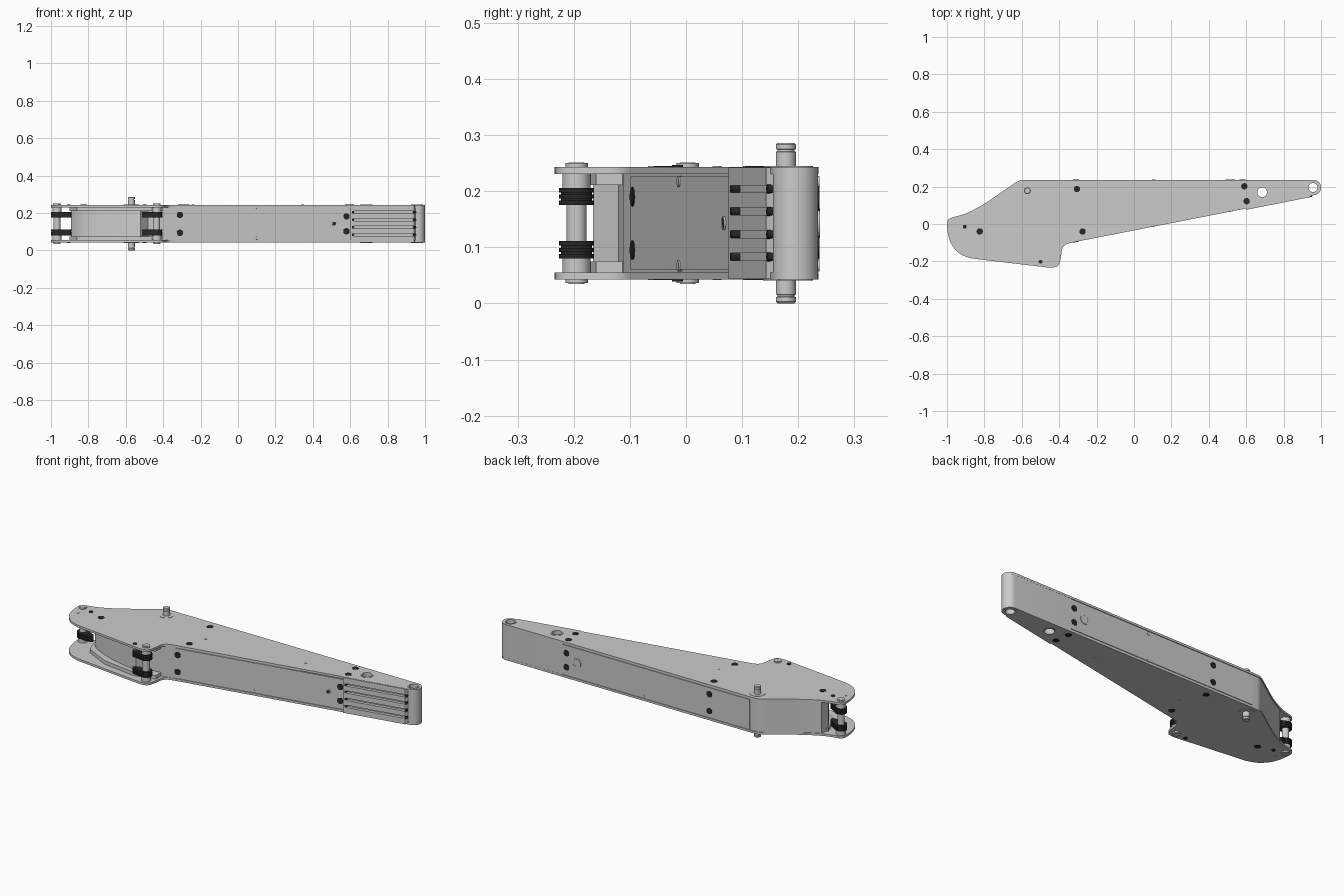
import bpy, bmesh
from math import sin, cos, pi, atan2, radians
from mathutils import Vector, Matrix

if "Cube" in bpy.data.objects:
    bpy.data.objects.remove(bpy.data.objects["Cube"])

DARK = bpy.data.materials.new("dark_metal")
DARK.diffuse_color = (0.02, 0.02, 0.02, 1)
DARK.use_nodes = True
DARK.node_tree.nodes["Principled BSDF"].inputs["Base Color"].default_value = DARK.diffuse_color
ZB, ZT, TH = 0.043, 0.243, 0.012      # outer faces and thickness of the plates


def finish(name, bm, mat=None):
    bmesh.ops.recalc_face_normals(bm, faces=bm.faces)
    me = bpy.data.meshes.new(name)
    bm.to_mesh(me)
    bm.free()
    ob = bpy.data.objects.new(name, me)
    bpy.context.collection.objects.link(ob)
    if mat:
        me.materials.append(mat)
    return ob


def prism(name, pts, z0, z1, mat=None):
    bm = bmesh.new()
    f = bm.faces.new([bm.verts.new((x, y, z0)) for x, y in pts])
    top = bmesh.ops.extrude_face_region(bm, geom=[f])["geom"]
    bmesh.ops.translate(bm, vec=(0, 0, z1 - z0), verts=[v for v in top if isinstance(v, bmesh.types.BMVert)])
    return finish(name, bm, mat)


def lathe(name, profile, loc, axis=(0, 0, 1), mat=None, n=32, tube=False):
    """Spin (radius, height) pairs about an axis; tube closes the section on itself."""
    bm = bmesh.new()
    m = Matrix.Translation(loc) @ Vector(axis).to_track_quat('Z', 'Y').to_matrix().to_4x4()
    rings = [[bm.verts.new(m @ Vector((r * cos(2 * pi * i / n), r * sin(2 * pi * i / n), z)))
              for i in range(n)] for r, z in profile]
    pairs = list(zip(rings, rings[1:])) + ([(rings[-1], rings[0])] if tube else [])
    for a, b in pairs:
        for i in range(n):
            j = (i + 1) % n
            bm.faces.new((a[i], a[j], b[j], b[i]))
    if not tube:
        bm.faces.new(rings[0])
        bm.faces.new(rings[-1])
    return finish(name, bm, mat)


def cyl(name, r, z0, z1, loc, axis=(0, 0, 1), mat=None, n=24):
    return lathe(name, [(r, z0), (r, z1)], loc, axis, mat, n)


def smooth(p, n=6):
    """Catmull-Rom curve through the points."""
    q = [Vector(v) for v in [p[0]] + list(p) + [p[-1]]]
    out = []
    for a, b, c, d in zip(q, q[1:], q[2:], q[3:]):
        for i in range(n):
            t = i / n
            v = 0.5 * (2 * b + (c - a) * t + (2 * a - 5 * b + 4 * c - d) * t * t
                       + (3 * b - a - 3 * c + d) * t ** 3)
            out.append((v.x, v.y))
    return out + [tuple(p[-1])]


def arc(c, r, a0, a1, n=16):
    return [(c[0] + r * cos(radians(a0 + (a1 - a0) * i / n)),
             c[1] + r * sin(radians(a0 + (a1 - a0) * i / n))) for i in range(n + 1)]


def cut(ob, cutter):
    m = ob.modifiers.new("cut", 'BOOLEAN')
    m.object, m.operation, m.solver = cutter, 'DIFFERENCE', 'EXACT'
    bpy.context.view_layer.objects.active = ob
    bpy.ops.object.modifier_apply(modifier=m.name)


# Plate outline
TIP = (0.959, 0.195)
back = smooth([(-1, 0), (-0.985, 0.03), (-0.9, 0.056), (-0.8, 0.108), (-0.68, 0.19),
               (-0.62, 0.229), (-0.58, 0.236)])
under = smooth([(-0.3, -0.093), (-0.36, -0.108), (-0.384, -0.135), (-0.393, -0.19),
                (-0.41, -0.226), (-0.45, -0.234)])
nose = smooth([(-0.87, -0.184), (-0.93, -0.16), (-0.975, -0.11), (-0.995, -0.05), (-1, 0)])[:-1]
outline = back + arc(TIP, 0.041, 90, -79) + under + nose
plates = [prism("bottom_plate", outline, ZB, ZB + TH), prism("top_plate", outline, ZT - TH, ZT)]

# Inner body with concave back wall and pocket behind the front post
body_pts = [(x, y - 0.004) for x, y in back if x > -0.895] + [
    (0.6, 0.232), (0.6, 0.09), (-0.3, -0.088), (-0.385, -0.112), (-0.48, -0.12)]
body_pts += smooth([(-0.52, -0.166), (-0.7, -0.125), (-0.84, -0.06), (-0.893, 0.01)])
body = prism("inner_body", body_pts, ZB + TH, ZT - TH)

# Liners that lead between the posts
liner = [(-0.9, 0.02), (-0.86, -0.09), (-0.72, -0.16), (-0.52, -0.19), (-0.4, -0.16), (-0.4, -0.11), (-0.6, -0.08)]
for nm, z in (("bottom_liner", ZB + TH), ("top_liner", ZT - TH - 0.02)):
    prism(nm, liner, z, z + 0.02)

# Side panels
prism("front_panel", [(-0.33, -0.0985), (0.6, 0.0855), (0.6, 0.1), (-0.33, -0.085)], 0.06, 0.226)
prism("back_panel", [(-0.56, 0.2355), (0.6, 0.2355), (0.6, 0.22), (-0.56, 0.22)], 0.06, 0.226)

# Slotted end block
end = prism("end_block", [(0.6, 0.235), (0.6, 0.076), (0.94, 0.143), (0.95, 0.155)]
            + arc(TIP, 0.0405, -79, 90), ZB + 0.0008, ZT - 0.0008)
for z in (0.083, 0.123, 0.164, 0.204):
    c = prism("slot_cutter", [(0.61, 0.05), (0.95, 0.117), (0.95, 0.162), (0.61, 0.095)], z - 0.0065, z + 0.0065)
    cut(end, c)
    bpy.data.objects.remove(c)
    for x in (0.614, 0.946):
        y = 0.079 + (x - 0.614) * 0.197
        cyl("slot_stud", 0.008, -0.018, 0.0, (x, y, z), (0.19, -0.98, 0), DARK, 12)

# Through holes with bushings
for (x, y), r in (((0.685, 0.17), 0.026), ((0.957, 0.195), 0.024)):
    c = cyl("hole_cutter", r + 0.004, 0, 0.3, (x, y, 0), n=32)
    for ob in plates + [end]:
        cut(ob, c)
    bpy.data.objects.remove(c)
    lathe("bushing", [(r, ZB - 0.002), (r + 0.007, ZB - 0.002), (r + 0.007, ZT + 0.002), (r, ZT + 0.002)],
          (x, y, 0), tube=True)

# Pivot pin with grooved ends and collars
half = [(0.015, 0), (0.018, 0.003), (0.018, 0.011), (0.015, 0.012), (0.015, 0.015), (0.018, 0.016)]
pin = half + [(r, 0.286 - z) for r, z in reversed(half)]
lathe("pivot_pin", pin, (-0.57, 0.178, 0))
for z in (ZB - 0.002, ZT - 0.002):
    lathe("pin_collar", [(0.02, z), (0.041, z), (0.041, z + 0.004), (0.02, z + 0.004)], (-0.57, 0.178, 0), tube=True)

# Posts carrying dark clamp blocks
for p, s in (((-0.968, 0.003), (-0.905, -0.015)), ((-0.435, -0.195), (-0.5, -0.202))):
    loc = (p[0], p[1], 0)
    lathe("post", [(0.02, 0.036), (0.02, ZB), (0.025, ZB + 0.004), (0.025, 0.08), (0.018, 0.081), (0.018, 0.205),
                   (0.025, 0.206), (0.025, ZT - 0.004), (0.02, ZT), (0.02, 0.25)], loc)
    for z in (0.038, 0.246):
        cyl("post_cap", 0.014, z - 0.003, z + 0.005, loc)
    a = atan2(s[1] - p[1], s[0] - p[0]) * 180 / pi
    for z in (0.08, 0.175):
        for k, (h, r) in enumerate(((0.008, 0.031), (0.004, 0.028), (0.007, 0.031), (0.004, 0.028), (0.008, 0.031))):
            cap = arc(p, r, a + 75, a + 285) + arc(s, r - 0.017, a - 75, a + 75)
            prism("clamp_layer", cap, z, z + h, DARK)
            z += h
    for z in (ZB - 0.004, ZT - 0.004):
        cyl("clamp_screw", 0.010, z, z + 0.008, (s[0], s[1], 0), mat=DARK)

# Plate screws: large dark, small light
for z in (ZB - 0.0015, ZT - 0.0025):
    for x, y in ((-0.825, -0.04), (-0.305, 0.187), (-0.275, -0.04), (0.59, 0.202), (0.602, 0.122)):
        cyl("plate_screw", 0.017, z, z + 0.004, (x, y, 0), mat=DARK)
    for x, y in ((-0.955, -0.06), (-0.24, 0.055), (0.345, 0.11)):
        cyl("plate_dowel", 0.008, z, z + 0.004, (x, y, 0), n=16)

# Side screws on the sloping front and straight back
for side in ("front", "back"):
    def place(nm, x, z, r, mat=DARK, ring=0.0):
        y = 0.085 + (x - 0.6) * 0.198 if side == "front" else 0.2355
        ax = (0.194, -0.981, 0) if side == "front" else (0, 1, 0)
        if ring:
            lathe(side + "_" + nm + "_rim", [(r, -0.004), (ring, -0.004), (ring, 0.003), (r, 0.003)],
                  (x, y, z), ax, tube=True)
        cyl(side + "_" + nm, r, -0.006, 0.002, (x, y, z), ax, mat)
    for x, zs in ((-0.31, (0.095, 0.19)), (0.58, (0.103, 0.182))):
        for z in zs:
            place("screw", x, z, 0.017)
    for z in (0.067, 0.217):
        place("dowel", 0.105, z, 0.010, None)
    place("port", 0.515, 0.143, 0.009 if side == "front" else 0.02, DARK if side == "front" else None,
          0.012 if side == "front" else 0.026)

# Smooth round parts, keep edges crisp
bpy.ops.object.select_all(action='SELECT')
bpy.context.view_layer.objects.active = body
bpy.ops.object.shade_smooth_by_angle(angle=radians(30))
